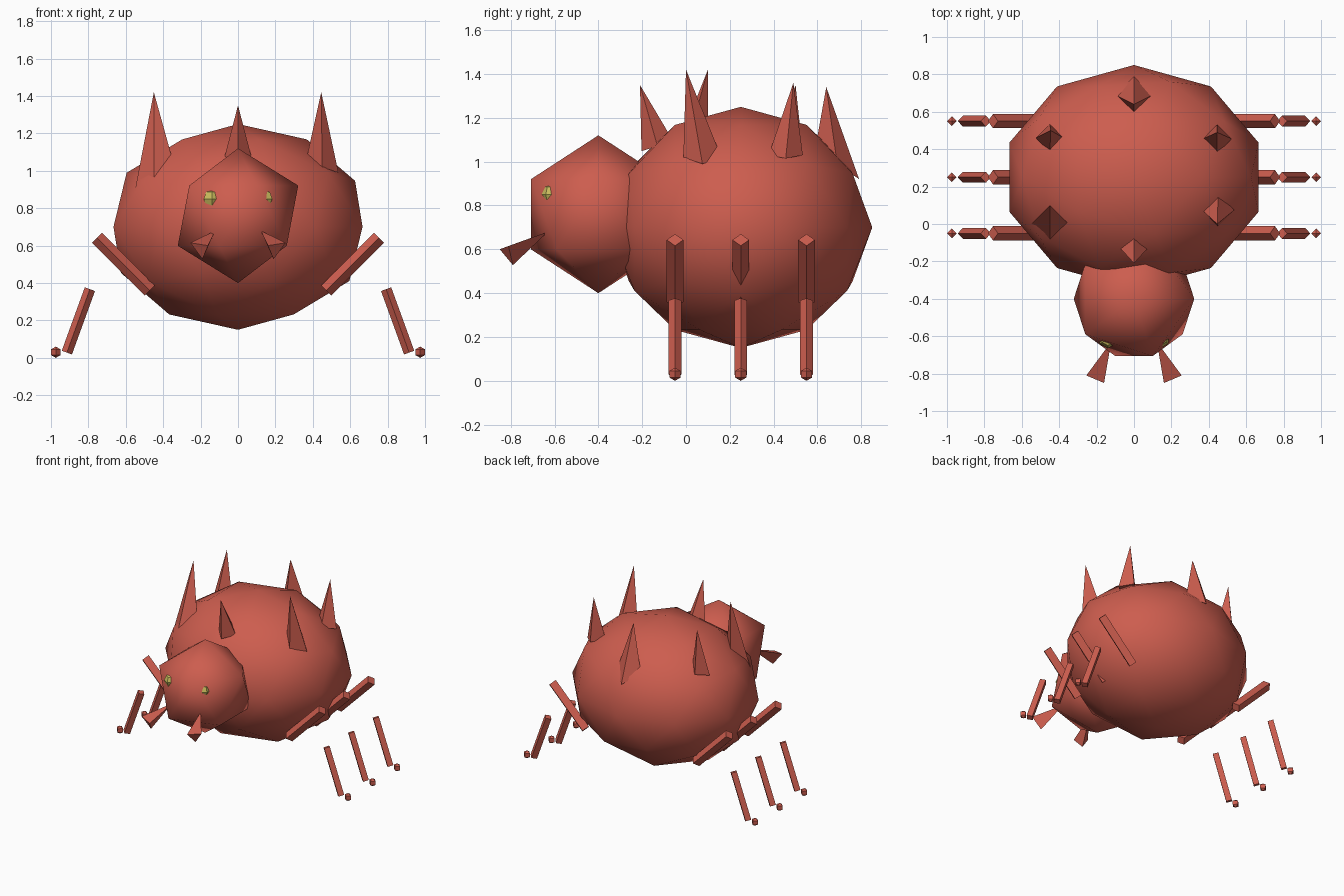
import bpy, bmesh, math
from mathutils import Vector, Matrix

if "Cube" in bpy.data.objects:
    bpy.data.objects.remove(bpy.data.objects["Cube"])


def material(name, rgb):
    m = bpy.data.materials.new(name)
    m.diffuse_color = (*rgb, 1)
    m.use_nodes = True
    m.node_tree.nodes["Principled BSDF"].inputs["Base Color"].default_value = m.diffuse_color
    return m


RED = material("brick_red", (0.61, 0.11, 0.077))
YELLOW = material("dull_yellow", (0.58, 0.50, 0.11))


def finish(name, bm, mat, smooth=False):
    bmesh.ops.recalc_face_normals(bm, faces=bm.faces)
    me = bpy.data.meshes.new(name)
    for f in bm.faces:
        f.smooth = smooth
    bm.to_mesh(me)
    bm.free()
    me.materials.append(mat)
    ob = bpy.data.objects.new(name, me)
    bpy.context.collection.objects.link(ob)
    return ob


def ico(name, centre, scale, subdiv):
    bm = bmesh.new()
    bmesh.ops.create_icosphere(bm, subdivisions=subdiv, radius=1)
    bmesh.ops.transform(bm, verts=bm.verts,
                        matrix=Matrix.Translation(centre) @ Matrix.Diagonal((*scale, 1)))
    finish(name, bm, RED, smooth=True)


def ball(name, centre, r, segs, rings, mat):
    bm = bmesh.new()
    bmesh.ops.create_uvsphere(bm, u_segments=segs, v_segments=rings, radius=r,
                              matrix=Matrix.Translation(centre))
    finish(name, bm, mat)


def pyramid(name, apex, base):
    bm = bmesh.new()
    ring = [bm.verts.new(p) for p in base]
    tip = bm.verts.new(apex)
    bm.faces.new(ring)
    for a, b in zip(ring, ring[1:] + ring[:1]):
        bm.faces.new((a, b, tip))
    finish(name, bm, RED)


def spike(name, apex, centre, r, slope=(0, 0)):
    """Four-sided spike whose diamond base is tilted by a slope in x and y."""
    cx, cy, cz = centre
    offsets = [(r, 0), (0, r), (-r, 0), (0, -r)]
    pyramid(name, apex, [(cx + dx, cy + dy, cz + slope[0] * dx + slope[1] * dy)
                         for dx, dy in offsets])


def rod(name, a, b, r):
    """Diamond-section bar from a to b, both in the same xz plane."""
    a, b = Vector(a), Vector(b)
    axis = (b - a).normalized()
    side = Vector((0, 1, 0))
    up = axis.cross(side)
    ring = [side * r, up * r, -side * r, -up * r]
    bm = bmesh.new()
    lo = [bm.verts.new(a + o) for o in ring]
    hi = [bm.verts.new(b + o) for o in ring]
    bm.faces.new(lo)
    bm.faces.new(hi)
    for i in range(4):
        j = (i + 1) % 4
        bm.faces.new((lo[i], lo[j], hi[j], hi[i]))
    finish(name, bm, RED)


# Rounded body and faceted head
ico("body", (0, 0.25, 0.70), (0.70, 0.60, 0.55), 2)
ico("head", (0, -0.40, 0.76), (0.36, 0.36, 0.36), 1)

for s, side in ((-1, "left"), (1, "right")):
    # Eyes
    ball("eye_" + side, (s * 0.14, -0.615, 0.85), 0.05, 6, 4, YELLOW)
    # Flared three-sided fangs
    pyramid("fang_" + side, (s * 0.122, -0.63, 0.68),
            [(s * 0.255, -0.81, 0.615), (s * 0.19, -0.79, 0.528), (s * 0.16, -0.85, 0.60)])
    # Three legs: upper bar, lower bar, foot
    for y, row in ((-0.05, "front"), (0.25, "middle"), (0.55, "back")):
        tag = row + "_" + side
        rod("upper_leg_" + tag, (s * 0.472, y, 0.36), (s * 0.754, y, 0.643), 0.038)
        rod("lower_leg_" + tag, (s * 0.792, y, 0.367), (s * 0.915, y, 0.028), 0.029)
        ball("foot_" + tag, (s * 0.974, y, 0.03), 0.03, 4, 3, RED)

# Ring of back spikes
spike("spike_front", (0, -0.21, 1.35), (0, -0.13, 1.07), 0.073, (0, 0.3))
spike("spike_back", (0, 0.64, 1.34), (0, 0.69, 0.99), 0.1, (0, -0.7))
spike("spike_front_left", (-0.45, 0.10, 1.42), (-0.45, 0.0, 0.98), 0.1, (0.8, 0.6))
spike("spike_front_right", (0.445, 0.0, 1.42), (0.45, 0.075, 1.02), 0.087, (-0.35, 0))
spike("spike_back_left", (-0.445, 0.50, 1.35), (-0.45, 0.46, 1.02), 0.075, (0.2, 0))
spike("spike_back_right", (0.445, 0.49, 1.36), (0.445, 0.455, 1.03), 0.078, (-0.2, 0))
